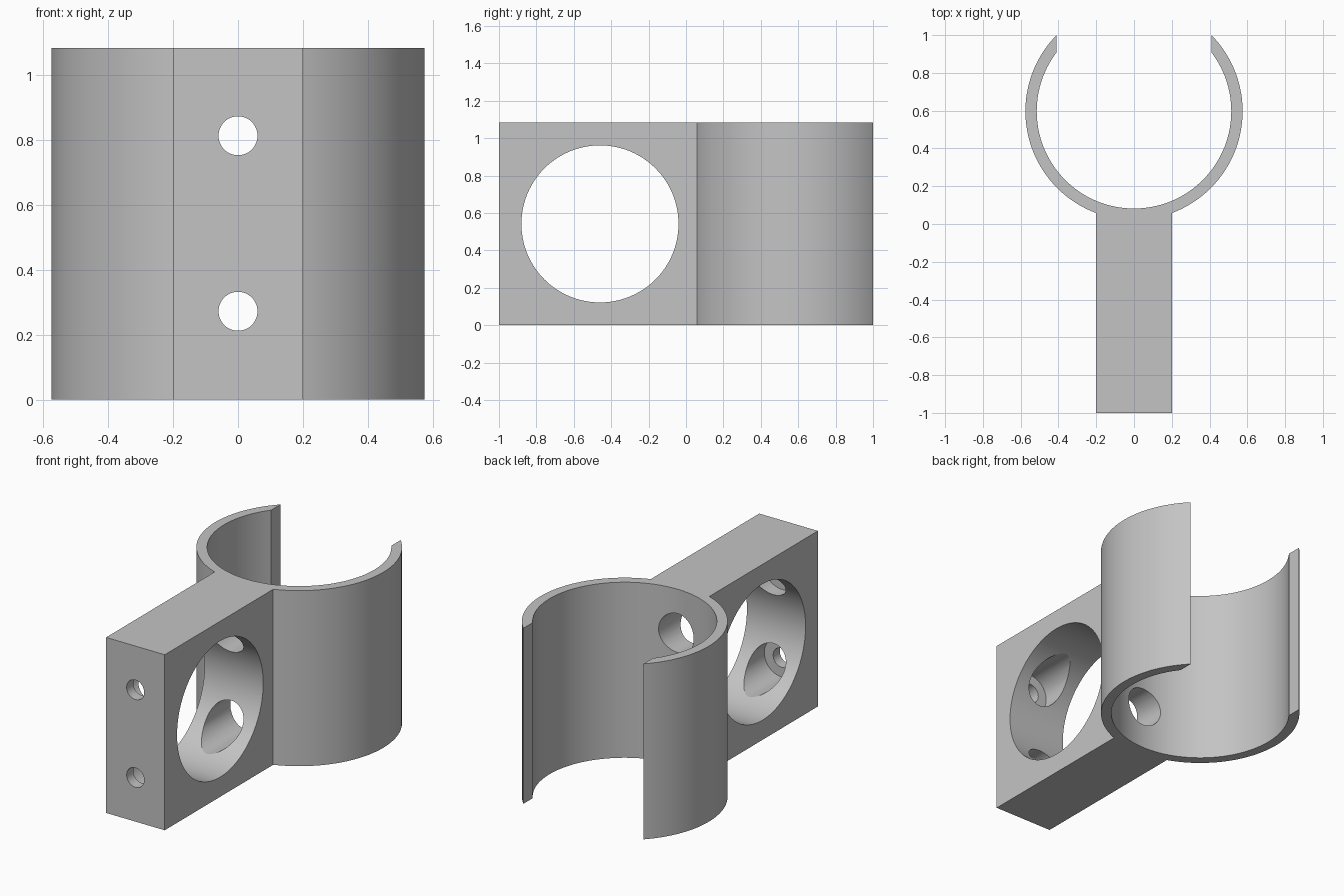
import bpy, bmesh, math
from mathutils import Matrix, Vector

HEIGHT = 1.083
RING_Y, R_OUT, R_IN = 0.597, 0.575, 0.515
HALF_BLOCK, HALF_GAP = 0.2, 0.41
FRONT_Y = -1.0
HOLE_Z = (0.272, 0.813)

cube = bpy.data.objects.get("Cube")
if cube:
    bpy.data.objects.remove(cube, do_unlink=True)

grey = bpy.data.materials.new("light grey")
grey.use_nodes = True
colour = (0.55, 0.55, 0.55, 1)
grey.diffuse_color = colour
grey.node_tree.nodes["Principled BSDF"].inputs["Base Color"].default_value = colour


def add_object(name, bm):
    bmesh.ops.recalc_face_normals(bm, faces=bm.faces[:])
    mesh = bpy.data.meshes.new(name)
    bm.to_mesh(mesh)
    bm.free()
    mesh.materials.append(grey)
    obj = bpy.data.objects.new(name, mesh)
    bpy.context.collection.objects.link(obj)
    return obj


def arc(radius, start, end, steps):
    return [(radius * math.cos(start + (end - start) * i / steps),
             RING_Y + radius * math.sin(start + (end - start) * i / steps))
            for i in range(steps + 1)]


def cylinder(name, radius, start, end, segments):
    """Cylinder cutter running between two points."""
    start, end = Vector(start), Vector(end)
    axis = end - start
    turn = axis.to_track_quat('Z', 'Y').to_matrix().to_4x4()
    bm = bmesh.new()
    bmesh.ops.create_cone(bm, cap_ends=True, segments=segments, radius1=radius,
                          radius2=radius, depth=axis.length,
                          matrix=Matrix.Translation((start + end) / 2) @ turn)
    obj = add_object(name, bm)
    obj.hide_render = True
    return obj


# Clip and arm in one plan outline: right outer arc, arm, left outer arc, bore
join = -math.acos(HALF_BLOCK / R_OUT)
tip_out = math.acos(HALF_GAP / R_OUT)
tip_in = math.acos(HALF_GAP / R_IN)
right = arc(R_OUT, tip_out, join, 48) + [(HALF_BLOCK, FRONT_Y)]
left = [(-x, y) for x, y in reversed(right)]
bore = arc(R_IN, math.pi - tip_in, 2 * math.pi + tip_in, 96)

bm = bmesh.new()
base = bm.faces.new([bm.verts.new((x, y, 0)) for x, y in right + left + bore])
top = bmesh.ops.extrude_face_region(bm, geom=[base])["geom"]
bmesh.ops.translate(bm, vec=(0, 0, HEIGHT),
                    verts=[v for v in top if isinstance(v, bmesh.types.BMVert)])
bracket = add_object("clip_bracket", bm)

# Large side opening, screw holes and their wide counterbores
cutters = [cylinder("side_opening_cutter", 0.42, (-0.5, -0.46, HEIGHT / 2),
                    (0.5, -0.46, HEIGHT / 2), 96)]
for z in HOLE_Z:
    cutters.append(cylinder("screw_hole_cutter", 0.06, (0, -1.1, z), (0, -0.5, z), 48))
    cutters.append(cylinder("counterbore_cutter", 0.12, (0, -0.935, z), (0, 0.4, z), 48))

for cutter in cutters:
    mod = bracket.modifiers.new(cutter.name, 'BOOLEAN')
    mod.operation = 'DIFFERENCE'
    mod.solver = 'EXACT'
    mod.object = cutter

# Bake the cuts and drop the cutters
depsgraph = bpy.context.evaluated_depsgraph_get()
cut_mesh = bpy.data.meshes.new_from_object(bracket.evaluated_get(depsgraph))
bracket.modifiers.clear()
bracket.data = cut_mesh
cut_mesh.name = "clip_bracket"
for cutter in cutters:
    bpy.data.objects.remove(cutter, do_unlink=True)
cut_mesh.materials.clear()
cut_mesh.materials.append(grey)
for face in cut_mesh.polygons:
    face.material_index = 0

# Smooth curved walls, crisp edges
for obj in bpy.context.selected_objects:
    obj.select_set(False)
bracket.select_set(True)
bpy.context.view_layer.objects.active = bracket
bpy.ops.object.shade_smooth_by_angle(angle=math.radians(15))
